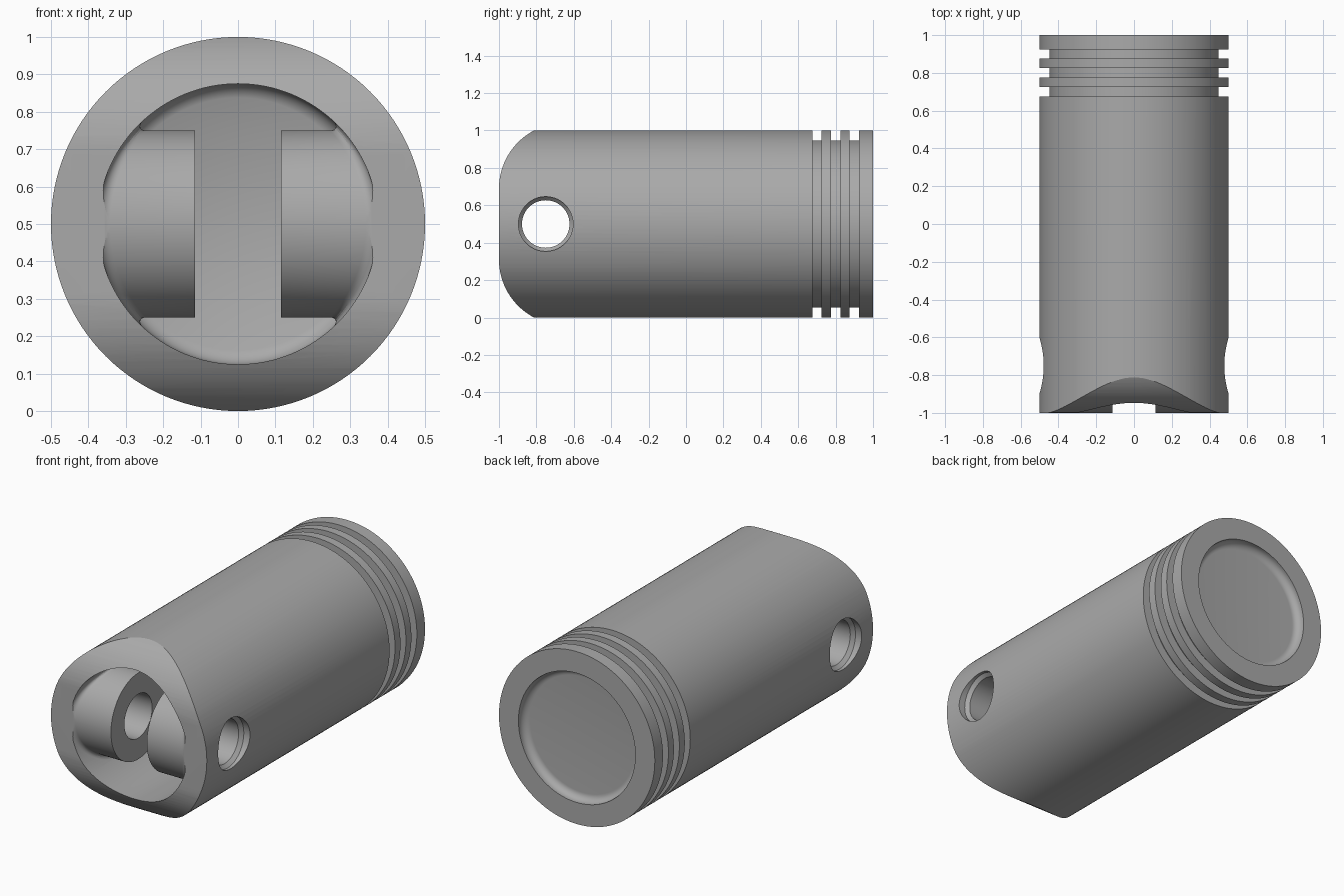
import bpy, bmesh, math
from math import sin, cos, pi, sqrt, radians
from mathutils import Matrix

if "Cube" in bpy.data.objects:
    bpy.data.objects.remove(bpy.data.objects["Cube"])

SEG = 128
metal = bpy.data.materials.new("grey_metal")
metal.diffuse_color = (0.4, 0.4, 0.4, 1)
metal.use_nodes = True
metal.node_tree.nodes["Principled BSDF"].inputs["Base Color"].default_value = metal.diffuse_color


def make_object(name, bm, matrix=Matrix()):
    bmesh.ops.recalc_face_normals(bm, faces=bm.faces)
    bm.transform(matrix)
    me = bpy.data.meshes.new(name)
    bm.to_mesh(me)
    bm.free()
    me.materials.append(metal)
    ob = bpy.data.objects.new(name, me)
    bpy.context.collection.objects.link(ob)
    return ob


def skin(bm, rings):
    """Join consecutive closed rings; a ring of one vertex is a pole."""
    for a, b in zip(rings, rings[1:]):
        n = max(len(a), len(b))
        for i in range(n):
            j = (i + 1) % n
            quad = [a[i % len(a)], a[j % len(a)], b[j % len(b)], b[i % len(b)]]
            bm.faces.new(list(dict.fromkeys(quad)))


def lathe(name, profile, matrix=Matrix()):
    """Revolve (radius, y) points about the y axis."""
    bm = bmesh.new()
    rings = []
    for r, y in profile:
        n = 1 if r == 0 else SEG
        rings.append([bm.verts.new((r * cos(2 * pi * i / SEG), y, r * sin(2 * pi * i / SEG)))
                      for i in range(n)])
    skin(bm, rings)
    return make_object(name, bm, matrix)


def arc(cx, cy, r, a0, a1, n=8):
    return [(cx + r * cos(radians(a0 + (a1 - a0) * i / n)),
             cy + r * sin(radians(a0 + (a1 - a0) * i / n))) for i in range(n + 1)]


def boolean(target, tool, operation):
    mod = target.modifiers.new(operation, 'BOOLEAN')
    mod.operation, mod.object, mod.solver = operation, tool, 'EXACT'
    bpy.context.view_layer.objects.active = target
    bpy.ops.object.modifier_apply(modifier=mod.name)
    bpy.data.objects.remove(tool)


# Body: hollow skirt, three ring grooves and a dished crown
profile = [(0, 0.75)] + arc(0.325, 0.64, 0.05, 75, 0) + [(0.375, -1.05), (0.5, -1.05)]
for y in (0.675, 0.775, 0.875):
    profile += [(0.5, y), (0.447, y), (0.447, y + 0.05), (0.5, y + 0.05)]
profile += [(0.5, 1), (0.375, 1)] + arc(0.335, 0.99, 0.04, 0, -90) + [(0, 0.95)]
piston = lathe("piston", profile, Matrix.Translation((0, 0, 0.5)))


# Pin bosses, filleted into the inner wall
def boss(side):
    bm = bmesh.new()
    f = 0.035
    stations = [(0.25, None)] + [(0.25 + f * (1 - cos(s * pi / 16)), f * (1 - sin(s * pi / 16)))
                                 for s in range(9)]
    rings = []
    for rho, gap in stations:
        ring = []
        for i in range(SEG):
            t = 2 * pi * i / SEG
            z = rho * sin(t)
            x = 0.115 if gap is None else sqrt(0.375 ** 2 - z * z) - gap + 0.002
            ring.append(bm.verts.new((side * x, -0.75 + rho * cos(t), 0.5 + z)))
        rings.append(ring)
    rings.append([bm.verts.new((side * 0.4, v.co.y, v.co.z)) for v in rings[-1]])
    skin(bm, rings)
    bm.faces.new(rings[0])
    bm.faces.new(rings[-1])
    return make_object("pin_boss", bm)


for side in (-1, 1):
    boolean(piston, boss(side), 'UNION')

# Rounded skirt end: keep only what lies inside an extruded outline
outline = [(1.2, -0.2), (1.2, 1.2), (-0.65, 1.2)]
outline = [(1.2, -0.2), (1.2, 1.2), (-0.5825, 1.2), (-0.65, 1.039)]
outline = [(1.2, -0.2), (1.2, 1.2), (-0.65, 1.2)] + arc(-0.65, 0.69, 0.35, 90, 180, 24)
outline += arc(-0.65, 0.31, 0.35, 180, 270, 24) + [(-0.65, -0.2)]
bm = bmesh.new()
ends = [[bm.verts.new((x, y, z)) for y, z in outline] for x in (-0.7, 0.7)]
skin(bm, ends)
for end in ends:
    bm.faces.new(end)
boolean(piston, make_object("skirt_outline", bm), 'INTERSECT')

# Pin bore with a wider mouth on each side
half = [(0.127, 0.44), (0.146, 0.46), (0.146, 0.7), (0, 0.7)]
bore = [(r, -y) for r, y in reversed(half)] + half
boolean(piston, lathe("pin_bore", bore, Matrix.Translation((0, -0.75, 0.5))
                      @ Matrix.Rotation(pi / 2, 4, 'Z')), 'DIFFERENCE')

# Smooth shading with crisp edges
bpy.ops.object.select_all(action='DESELECT')
piston.select_set(True)
bpy.context.view_layer.objects.active = piston
bpy.ops.object.shade_smooth_by_angle(angle=radians(20))
